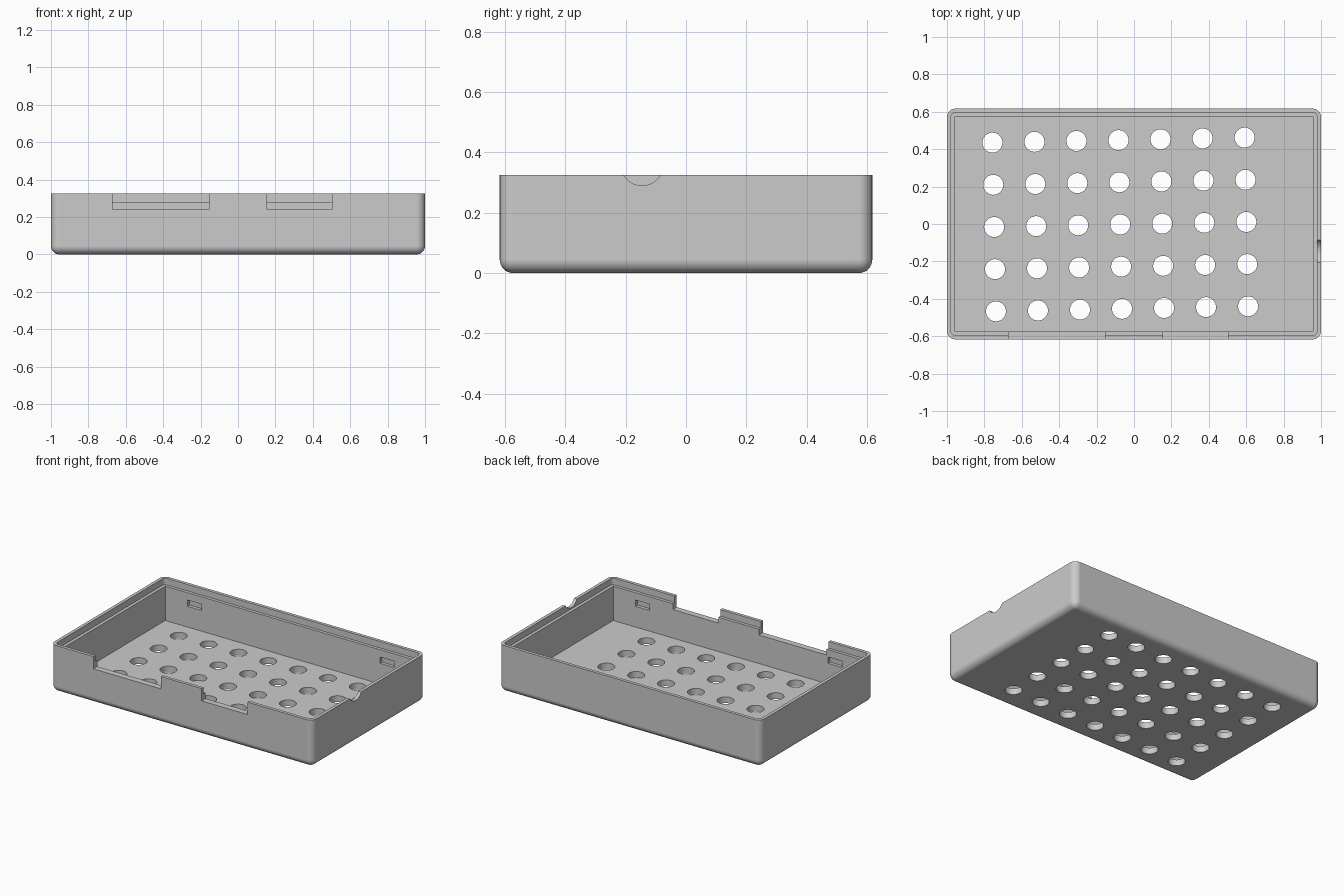
import bpy, bmesh, math
from mathutils import Matrix, Vector

if "Cube" in bpy.data.objects:
    bpy.data.objects.remove(bpy.data.objects["Cube"])

HX, HY, H = 1.0, 0.617, 0.325        # outer half sizes and height
WALL, LIP, LEDGE = 0.043, 0.022, 0.28


def finish(bm, name):
    bmesh.ops.recalc_face_normals(bm, faces=bm.faces)
    me = bpy.data.meshes.new(name)
    bm.to_mesh(me)
    bm.free()
    ob = bpy.data.objects.new(name, me)
    bpy.context.collection.objects.link(ob)
    return ob


def add_box(bm, lo, hi):
    lo, hi = Vector(lo), Vector(hi)
    mat = Matrix.Translation((lo + hi) / 2) @ Matrix.Diagonal((*(hi - lo), 1))
    bmesh.ops.create_cube(bm, size=1, matrix=mat)


def round_edges(bm, radius, segments, bottom):
    def wanted(e):
        a, b = (v.co for v in e.verts)
        upright = abs(a.z - b.z) > 0.01
        return upright or (bottom and max(a.z, b.z) < 0.01)
    bmesh.ops.bevel(bm, geom=[e for e in bm.edges if wanted(e)], offset=radius,
                    segments=segments, profile=0.5, affect='EDGES')


def cut(target, bm, name):
    cutter = finish(bm, name)
    cutter.hide_render = True
    mod = target.modifiers.new(name, 'BOOLEAN')
    mod.operation, mod.solver, mod.object = 'DIFFERENCE', 'EXACT', cutter
    bpy.context.view_layer.objects.active = target
    bpy.ops.object.modifier_apply(modifier=mod.name)
    bpy.data.objects.remove(cutter)


# Outer tray body with rounded uprights and bottom edges
bm = bmesh.new()
add_box(bm, (-HX, -HY, 0), (HX, HY, H))
round_edges(bm, 0.045, 8, True)
tray = finish(bm, "tray")

# Cavity
bm = bmesh.new()
add_box(bm, (-HX + WALL, -HY + WALL, WALL), (HX - WALL, HY - WALL, 0.5))
cut(tray, bm, "cavity")

# Stepped rim for a lid
bm = bmesh.new()
add_box(bm, (-HX + LIP, -HY + LIP, LEDGE), (HX - LIP, HY - LIP, 0.5))
round_edges(bm, 0.022, 5, False)
cut(tray, bm, "rim_step")

# Two openings in the front wall
bm = bmesh.new()
for x0, x1 in ((-0.672, -0.155), (0.155, 0.503)):
    add_box(bm, (x0, -0.7, 0.24), (x1, -0.5, 0.5))
cut(tray, bm, "front_openings")

# Thumb notch in the right rim
bm = bmesh.new()
bmesh.ops.create_cone(bm, cap_ends=True, segments=48, radius1=0.071, radius2=0.071,
                      depth=0.2, matrix=Matrix.Translation((1.0, -0.146, 0.361))
                      @ Matrix.Rotation(math.pi / 2, 4, 'Y'))
cut(tray, bm, "thumb_notch")

# Snap slots inside the front and back walls
bm = bmesh.new()
for sx in (-1, 1):
    for sy in (-1, 1):
        x, y = sx * 0.735, sy * (HY - WALL)
        add_box(bm, (x - 0.054, y - 0.022, 0.186), (x + 0.054, y + 0.022, 0.229))
cut(tray, bm, "snap_slots")

# Slightly turned grid of drain holes
bm = bmesh.new()
for i in range(7):
    for j in range(5):
        x = -0.757 + 0.2247 * i + 0.0047 * j
        y = 0.435 + 0.0045 * i - 0.2255 * j
        bmesh.ops.create_cone(bm, cap_ends=True, segments=32, radius1=0.0535,
                              radius2=0.0535, depth=0.2,
                              matrix=Matrix.Translation((x, y, 0.02)))
cut(tray, bm, "drain_holes")

# Grey plastic
grey = bpy.data.materials.new("grey_plastic")
grey.diffuse_color = (0.6, 0.6, 0.6, 1)
grey.use_nodes = True
grey.node_tree.nodes["Principled BSDF"].inputs["Base Color"].default_value = grey.diffuse_color
tray.data.materials.clear()
tray.data.materials.append(grey)
for p in tray.data.polygons:
    p.material_index = 0

# Smooth rounded edges, sharp cuts
tray.select_set(True)
bpy.context.view_layer.objects.active = tray
bpy.ops.object.shade_smooth_by_angle(angle=math.radians(30))
wn = tray.modifiers.new("flat_faces", 'WEIGHTED_NORMAL')
wn.keep_sharp = True
